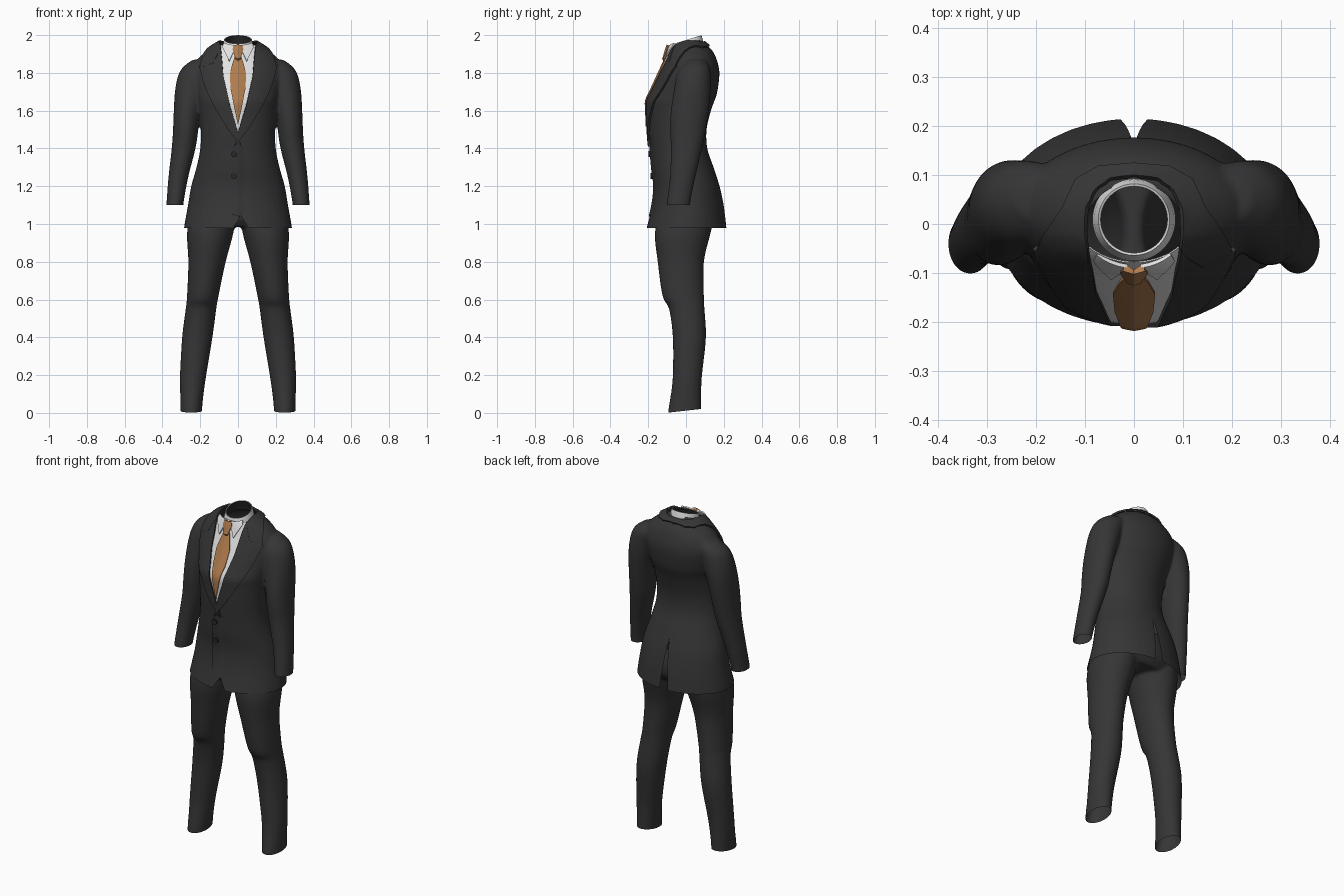
import bpy, bmesh, math
from mathutils import Vector
from mathutils.bvhtree import BVHTree

if "Cube" in bpy.data.objects:
    bpy.data.objects.remove(bpy.data.objects["Cube"])


def material(name, rgb):
    m = bpy.data.materials.new(name)
    m.diffuse_color = (*rgb, 1)
    m.use_nodes = True
    m.node_tree.nodes["Principled BSDF"].inputs["Base Color"].default_value = m.diffuse_color
    return m


SUIT = material("charcoal cloth", (0.036, 0.036, 0.036))
LINING = material("dark lining", (0.02, 0.02, 0.02))
SHIRT = material("white cotton", (0.76, 0.76, 0.76))
TIE = material("tan silk", (0.43, 0.2, 0.075))


def finish(bm, name, mats, mods=()):
    """Make an object from a bmesh, bake its modifiers and smooth it."""
    me = bpy.data.meshes.new(name)
    bm.to_mesh(me)
    ob = bpy.data.objects.new(name, me)
    bpy.context.collection.objects.link(ob)
    for m in mats:
        me.materials.append(m)
    for kind, props in mods:
        mod = ob.modifiers.new(kind, kind)
        for k, v in props.items():
            setattr(mod, k, v)
    if mods:
        dg = bpy.context.evaluated_depsgraph_get()
        ob.data = bpy.data.meshes.new_from_object(ob.evaluated_get(dg))
        ob.modifiers.clear()
    ob.data.polygons.foreach_set("use_smooth", [True] * len(ob.data.polygons))
    ob.data.set_sharp_from_angle(angle=math.radians(45))
    return ob


def loft(bm, rows, side=1, seg=40, steps=4):
    """Closed tube through ellipses (z, x0, x1, y0, y1), smoothly interpolated."""
    pts = []
    for i in range(len(rows) - 1):
        a, b, c, d = (rows[max(0, min(len(rows) - 1, i + k))] for k in (-1, 0, 1, 2))
        for s in range(steps):
            t = s / steps
            pts.append([0.5 * (2 * q + (r - p) * t + (2 * p - 5 * q + 4 * r - w) * t * t
                               + (3 * q - p - 3 * r + w) * t ** 3)
                        for p, q, r, w in zip(a, b, c, d)])
    pts.append(rows[-1])
    rings = []
    for z, x0, x1, y0, y1 in pts:
        rings.append([bm.verts.new((side * ((x0 + x1) / 2 + (x1 - x0) / 2 * math.cos(u)),
                                    (y0 + y1) / 2 + (y1 - y0) / 2 * math.sin(u), z))
                      for u in (2 * math.pi * k / seg for k in range(seg))])
    for a, b in zip(rings, rings[1:]):
        for k in range(seg):
            bm.faces.new((a[k], a[k - 1], b[k - 1], b[k]))
    bm.faces.new(rings[0])
    bm.faces.new(rings[-1])
    bmesh.ops.recalc_face_normals(bm, faces=bm.faces)


def cut(bm, point, normal, keep_out):
    """Slice the faces chosen by the rule and drop those beyond the plane."""
    p, n = Vector(point), Vector(normal).normalized()
    faces = [f for f in bm.faces if keep_out(f.calc_center_median())]
    geom = faces + list({e for f in faces for e in f.edges}) + list({v for f in faces for v in f.verts})
    bmesh.ops.bisect_plane(bm, geom=geom, plane_co=p, plane_no=n)
    drop = [f for f in bm.faces if keep_out(f.calc_center_median())
            and (f.calc_center_median() - p).dot(n) > 0]
    bmesh.ops.delete(bm, geom=drop, context='FACES')


def slit(bm, xc, apex, w, side):
    """Open a narrow upside-down V in the hem, front (-1) or back (1)."""
    def near(c):
        return c.y * side > 0.05 and c.z < apex + 0.02 and abs(c.x - xc) < w + 0.05
    h = apex - 0.975
    for s in (-1, 1):
        faces = [f for f in bm.faces if near(f.calc_center_median())]
        geom = faces + list({e for f in faces for e in f.edges}) + list({v for f in faces for v in f.verts})
        bmesh.ops.bisect_plane(bm, geom=geom, plane_co=(xc, 0, apex), plane_no=(s * h, 0, w))
    drop = [f for f in bm.faces if near(f.calc_center_median())
            and abs(f.calc_center_median().x - xc) < w / h * (apex - f.calc_center_median().z)]
    bmesh.ops.delete(bm, geom=drop, context='FACES')


def solid(name, voxel, lofts):
    """Fuse several lofts into one soft cloth body."""
    bm = bmesh.new()
    for rows, side in lofts:
        loft(bm, rows, side)
    ob = finish(bm, name, [SUIT], [("REMESH", dict(mode='VOXEL', voxel_size=voxel)),
                                   ("SMOOTH", dict(factor=0.5, iterations=6))])
    bm = bmesh.new()
    bm.from_mesh(ob.data)
    bpy.data.objects.remove(ob)
    return bm


# Trousers
leg = [(-.05, .19, .305, -.095, .08), (.02, .19, .305, -.093, .08), (.1, .182, .306, -.08, .08),
       (.2, .168, .307, -.07, .085), (.4, .135, .296, -.07, .106), (.55, .115, .277, -.09, .098),
       (.62, .103, .27, -.125, .095), (.8, .065, .263, -.15, .095), (.95, .025, .27, -.165, .13),
       (1.08, .005, .25, -.14, .16)]
pelvis = [(.985, -.2, .2, -.11, .13), (1.03, -.25, .25, -.14, .165), (1.1, -.25, .25, -.142, .172),
          (1.22, -.22, .22, -.14, .14)]
bm = solid("trousers", .009, [(leg, 1), (leg, -1), (pelvis, 1)])
cut(bm, (0, -.09, .002), (0, .11, -1), lambda c: c.z < .1)
cut(bm, (0, 0, 1.19), (0, 0, 1), lambda c: c.z > 1.1)
finish(bm, "trousers", [SUIT])

# Jacket body and sleeves
torso = [(z, -h, h, f, b) for z, h, f, b in (
    (.93, .293, -.225, .22), (1.0, .283, -.203, .213), (1.1, .265, -.178, .2), (1.2, .248, -.168, .178),
    (1.3, .22, -.18, .146), (1.4, .2, -.188, .113), (1.5, .197, -.196, .109), (1.6, .205, -.2, .132),
    (1.65, .213, -.201, .15), (1.7, .225, -.178, .166), (1.8, .24, -.132, .177), (1.87, .215, -.1, .163),
    (1.92, .16, -.085, .138), (1.95, .115, -.074, .105), (1.97, .088, -.066, .085), (2.04, .078, -.062, .08))]
sleeve = [(1.06, .292, .382, -.106, .02), (1.12, .287, .378, -.1, .024), (1.25, .263, .368, -.085, .05),
          (1.4, .225, .351, -.08, .085), (1.5, .21, .344, -.085, .105), (1.6, .195, .34, -.08, .12),
          (1.7, .17, .334, -.065, .13), (1.78, .14, .319, -.05, .13), (1.83, .12, .292, -.03, .125),
          (1.87, .1, .24, .0, .1)]
jacket = solid("jacket", .008, [(torso, 1), (sleeve, 1), (sleeve, -1)])
surface = BVHTree.FromBMesh(jacket)
cut(jacket, (0, 0, .978), (0, 0, -1), lambda c: c.z < 1.03)
cut(jacket, (0, 0, 1.1), (0, 0, -1), lambda c: abs(c.x) > .279 and 1.045 < c.z < 1.15)
cut(jacket, (0, -.06, 1.935), (0, -.3, 1), lambda c: c.z > 1.88 and abs(c.x) < .14)
slit(jacket, 0, 1.26, .028, 1)
slit(jacket, .015, 1.045, .042, -1)
finish(jacket, "jacket", [SUIT])


def drape(name, outline, mat, lift, thick=.006, top=False, mirror=False, grid=.014):
    """Lay a flat outline on the jacket from the front (x, z) or from the top (x, y)."""
    if mirror:
        outline = outline + [(-x, v) for x, v in reversed(outline) if abs(x) > 1e-6]
    ray = Vector((0, 0, -1)) if top else Vector((0, 1, 0))
    bm = bmesh.new()
    bm.faces.new([bm.verts.new((x, v, 3) if top else (x, -3, v)) for x, v in outline])
    bmesh.ops.triangulate(bm, faces=bm.faces[:])
    for axis in (0, 1 if top else 2):
        vals = [v.co[axis] for v in bm.verts]
        n = Vector((0, 0, 0))
        n[axis] = 1
        for k in range(math.ceil(min(vals) / grid), math.ceil(max(vals) / grid)):
            bmesh.ops.bisect_plane(bm, geom=bm.verts[:] + bm.edges[:] + bm.faces[:],
                                   plane_co=n * k * grid, plane_no=n)
    bm.normal_update()
    for f in bm.faces:
        if f.normal.dot(ray) > 0:
            f.normal_flip()
    missed = []
    for v in bm.verts:
        hit, nrm, _, _ = surface.ray_cast(v.co, ray)
        if hit is None:
            missed.append(v)
        else:
            v.co = hit + nrm * (lift(v.co) if callable(lift) else lift)
    bmesh.ops.delete(bm, geom=missed, context='VERTS')
    return finish(bm, name, [mat], [("SOLIDIFY", dict(thickness=thick, offset=-1))])


# Shirt front, tie blade and knot
drape("shirt_front", [(0, 1.945), (.09, 1.945), (.085, 1.78), (.02, 1.48), (0, 1.47)], SHIRT, .004, .003, mirror=True)
drape("tie_blade", [(0, 1.89), (.014, 1.89), (.03, 1.84), (.042, 1.79), (.038, 1.71), (0, 1.525)],
      TIE, lambda c: .017 - .15 * abs(c.x), .008, mirror=True)
drape("tie_knot", [(0, 1.94), (.02, 1.94), (.027, 1.92), (.014, 1.87), (0, 1.867)],
      TIE, lambda c: .027 - .3 * abs(c.x), .014, mirror=True)

# Shirt collar band, dark inside, and its two points
bm = bmesh.new()
N = 48
rows = []
for drop, grow in ((.06, .012), (.03, .008), (0, 0)):
    rows.append([])
    for k in range(N):
        u = 2 * math.pi * k / N
        y = .009 + (.073 + grow) * math.sin(u)
        rows[-1].append(bm.verts.new(((.073 + grow) * math.cos(u), y, 1.974 + .31 * y - drop)))
for a, b in zip(rows, rows[1:]):
    for k in range(N):
        bm.faces.new((a[k - 1], a[k], b[k], b[k - 1]))
finish(bm, "shirt_collar", [SHIRT, LINING],
       [("SOLIDIFY", dict(thickness=.005, offset=-1, material_offset=1))])
for s in (-1, 1):
    drape("collar_point", [(s * x, z) for x, z in ((.012, 1.94), (.022, 1.91), (.045, 1.857), (.078, 1.93), (.07, 1.95))],
          SHIRT, .014, .008)

# Lapels and the collar lying round the neck
lapel = [(.09, 1.945), (.084, 1.88), (.076, 1.78), (.045, 1.64), (.004, 1.5), (-.018, 1.41), (.05, 1.5),
         (.12, 1.62), (.152, 1.68), (.178, 1.75), (.2, 1.835), (.135, 1.855)]
for s, lift in ((-1, .011), (1, .014)):
    drape("lapel", [(s * x, z) for x, z in lapel], SUIT, lift, .011)
drape("jacket_collar", [(0, .09), (.045, .088), (.075, .065), (.09, .03), (.094, -.02), (.09, -.065), (.13, -.085),
                        (.17, -.072), (.195, -.052), (.18, -.02), (.142, .03), (.115, .088), (.07, .112), (0, .118)],
      SUIT, .012, .01, top=True, mirror=True)

# Overlapping front edge and buttons
drape("front_overlap", [(-.018, 1.42), (-.036, 1.36), (-.05, 1.2), (-.047, 1.1), (-.03, 1.05), (.01, 1.04),
                        (.06, 1.06), (.06, 1.4)], SUIT, lambda c: min(.006, .006 - .2 * c.x), .004)
for z in (1.37, 1.255):
    hit = surface.ray_cast(Vector((-.02, -3, z)), Vector((0, 1, 0)))[0]
    bpy.ops.mesh.primitive_cylinder_add(vertices=20, radius=.016, depth=.012,
                                        location=(-.02, hit.y - .009, z), rotation=(math.pi / 2, 0, 0))
    bpy.context.object.name = "button"
    bpy.context.object.data.materials.append(LINING)
    bpy.ops.object.shade_smooth_by_angle()
